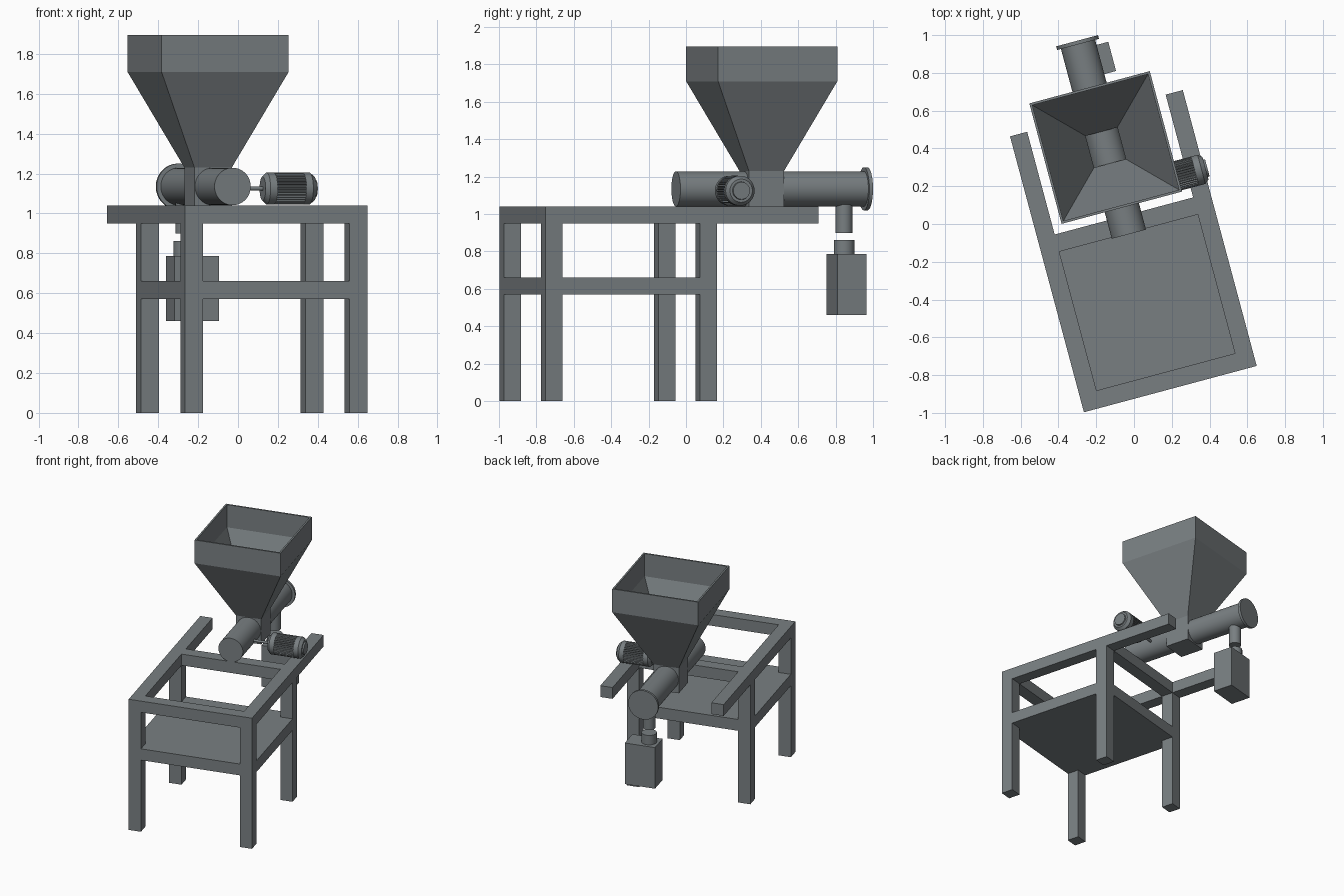
import bpy, bmesh, math
from mathutils import Matrix, Vector

if "Cube" in bpy.data.objects:
    bpy.data.objects.remove(bpy.data.objects["Cube"])

TURN = Matrix.Rotation(math.radians(15), 4, 'Z')   # whole machine stands turned 15 degrees
CX = -0.04                                         # machine centre line

steel = bpy.data.materials.new("steel grey")
steel.diffuse_color = (0.19, 0.212, 0.222, 1)
steel.use_nodes = True
steel.node_tree.nodes["Principled BSDF"].inputs["Base Color"].default_value = steel.diffuse_color


def finish(name, bm, smooth=False):
    bmesh.ops.recalc_face_normals(bm, faces=bm.faces)
    bm.transform(TURN)
    me = bpy.data.meshes.new(name)
    bm.to_mesh(me)
    bm.free()
    me.materials.append(steel)
    ob = bpy.data.objects.new(name, me)
    bpy.context.collection.objects.link(ob)
    if smooth:
        bpy.ops.object.select_all(action='DESELECT')
        ob.select_set(True)
        bpy.context.view_layer.objects.active = ob
        bpy.ops.object.shade_smooth_by_angle(angle=math.radians(25))
    return ob


def box(name, x0, x1, y0, y1, z0, z1):
    bm = bmesh.new()
    size = Matrix.Diagonal((x1 - x0, y1 - y0, z1 - z0, 1))
    mid = Matrix.Translation(((x0 + x1) / 2, (y0 + y1) / 2, (z0 + z1) / 2))
    bmesh.ops.create_cube(bm, size=1, matrix=mid @ size)
    return finish(name, bm)


def loft(name, rings, smooth=False):
    """Skin a list of equal-length point rings and cap both ends."""
    bm = bmesh.new()
    rows = [[bm.verts.new(p) for p in r] for r in rings]
    n = len(rows[0])
    for a, b in zip(rows, rows[1:]):
        for i in range(n):
            j = (i + 1) % n
            bm.faces.new((a[i], a[j], b[j], b[i]))
    bm.faces.new(rows[0])
    bm.faces.new(rows[-1])
    return finish(name, bm, smooth)


def turned(name, axis, centre, profile, n=48, smooth=True, groove=0.0):
    """Round part: profile is (position along axis, radius); groove cuts teeth."""
    rings = []
    for t, r in profile:
        ring = []
        for i in range(n):
            a = 2 * math.pi * (i + 0.5) / n
            q = r - (groove if i % 4 > 1 else 0)
            c, s = q * math.cos(a), q * math.sin(a)
            off = {'X': (t, c, s), 'Y': (c, t, s), 'Z': (c, s, t)}[axis]
            ring.append(Vector(centre) + Vector(off))
        rings.append(ring)
    return loft(name, rings, smooth)


# Table frame
L, R, F, B, W = -0.514, 0.433, -0.894, 0.055, 0.094
for side, x in (("left", L), ("right", R - W)):
    box(side + "_top_rail", x, x + W, F, 0.618, 0.95, 1.04)
    for end, y in (("front", F), ("back", B - W)):
        box(f"{end}_{side}_leg", x, x + W, y, y + W, 0, 0.95)
for end, y in (("front", F), ("back", B - W)):
    box(end + "_cross_rail", L + W, R - W, y, y + W, 0.95, 1.04)
box("shelf", L, R, F, B, 0.57, 0.66)

# Screw barrel with end flange
turned("barrel", 'Y', (CX, 0, 1.135), [(-0.045, 0.094), (0.996, 0.094)])
turned("barrel_flange", 'Y', (CX, 0, 1.135), [(0.995, 0.115), (1.015, 0.115)])

# Hollow hopper with throat block around the barrel
rings = []
for h, z in ((0.097, 1.03), (0.097, 1.23), (0.33, 1.71), (0.33, 1.895),
             (0.317, 1.895), (0.317, 1.715), (0.087, 1.235), (0.087, 1.05)):
    rings.append([(CX + sx * h, 0.43 + sy * h, z)
                  for sx, sy in ((-1, -1), (1, -1), (1, 1), (-1, 1))])
loft("hopper", rings)

# Motor: end bells, ribbed body and drive shaft
M = (0, 0.187, 1.125)
turned("motor_shaft", 'X', M, [(0.0, 0.01), (0.2, 0.01)], n=16)
turned("motor_rear_bell", 'X', M, [(0.178, 0.06), (0.198, 0.08), (0.235, 0.08)])
turned("motor_ribs", 'X', M, [(0.234, 0.08), (0.386, 0.08)], n=144, smooth=False, groove=0.007)
turned("motor_front_bell", 'X', M, [(0.385, 0.08), (0.42, 0.08), (0.442, 0.062),
                                    (0.442, 0.048), (0.452, 0.046)])

# Outlet pipe and collecting container
turned("outlet_pipe", 'Z', (CX, 0.886, 0), [(0.90, 0.045), (1.10, 0.045)], n=32)
turned("container_neck", 'Z', (CX, 0.886, 0), [(0.78, 0.055), (0.862, 0.055)], n=32)
box("container", -0.114, 0.118, 0.807, 0.967, 0.46, 0.787)
